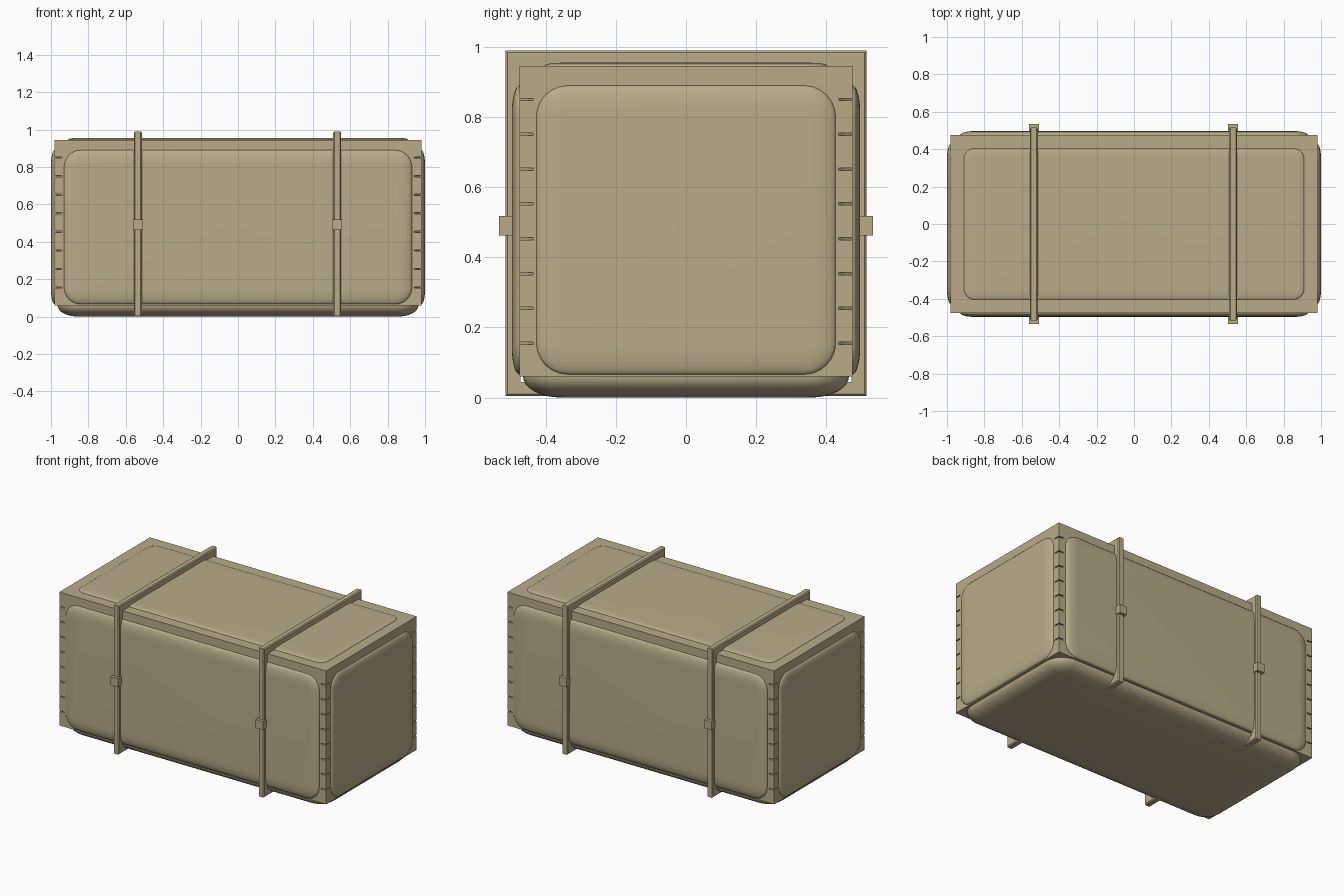
import bpy
import bmesh
from math import sin, cos, pi
from mathutils import Vector, Matrix

old = bpy.data.objects.get("Cube")
if old:
    bpy.data.objects.remove(old, do_unlink=True)

canvas = bpy.data.materials.new("tan_canvas")
canvas.use_nodes = True
colour = (0.48, 0.41, 0.25, 1)
canvas.diffuse_color = colour
canvas.node_tree.nodes["Principled BSDF"].inputs["Base Color"].default_value = colour


def finish(name, bm, smooth=False):
    bmesh.ops.recalc_face_normals(bm, faces=bm.faces)
    for face in bm.faces:
        face.smooth = smooth
    mesh = bpy.data.meshes.new(name)
    bm.to_mesh(mesh)
    bm.free()
    mesh.materials.append(canvas)
    obj = bpy.data.objects.new(name, mesh)
    bpy.context.collection.objects.link(obj)
    return obj


def add_box(bm, centre, size, turn=0):
    matrix = (Matrix.Translation(centre) @ Matrix.Rotation(turn, 4, "Z")
              @ Matrix.Diagonal((*size, 1)))
    return bmesh.ops.create_cube(bm, size=1, matrix=matrix)["verts"]


def rounded_rect(half_u, half_v, radius, steps=6):
    points = []
    for quarter in range(4):
        su = 1 if quarter in (0, 3) else -1
        sv = 1 if quarter < 2 else -1
        for i in range(steps + 1):
            a = (quarter + i / steps) * pi / 2
            points.append((su * (half_u - radius) + radius * cos(a),
                           sv * (half_v - radius) + radius * sin(a)))
    return points


# Padded panel: rounded outline swelling outwards to a flat middle
def padded_panel(name, centre, u, v, half_u, half_v, depth, inset, steps=8):
    u, v, centre = Vector(u), Vector(v), Vector(centre)
    n = u.cross(v)
    bm = bmesh.new()
    rings = []
    for i in range(-1, steps + 1):
        t = max(i, 0) / steps * pi / 2
        shrink = inset * (1 - cos(t))
        height = -0.01 if i < 0 else depth * sin(t)
        outline = rounded_rect(half_u - shrink, half_v - shrink, inset + 0.01 - shrink)
        rings.append([bm.verts.new(centre + u * a + v * b + n * height) for a, b in outline])
    for low, high in zip(rings, rings[1:]):
        for j in range(len(low)):
            k = (j + 1) % len(low)
            bm.faces.new((low[j], low[k], high[k], high[j]))
    bm.faces.new(rings[-1])
    bm.faces.new(rings[0][::-1])
    return finish(name, bm, True)


# Sharp-cornered bundle body
W, D, LOW, HIGH = 0.98, 0.475, 0.06, 0.945
bm = bmesh.new()
add_box(bm, (0, 0, (LOW + HIGH) / 2), (2 * W, 2 * D, HIGH - LOW))
body = finish("bundle_body", bm)

# Thin slits cut across the four upright corners
bm = bmesh.new()
for sx in (-1, 1):
    for sy in (-1, 1):
        for i in range(8):
            add_box(bm, (sx * W, sy * D, 0.155 + i * 0.0993), (0.056, 0.056, 0.007), pi / 4)
cutter = finish("slit_cutter", bm)
cutter.hide_render = True
cutter.hide_viewport = True
slits = body.modifiers.new("corner_slits", "BOOLEAN")
slits.operation = "DIFFERENCE"
slits.solver = "EXACT"
slits.object = cutter
bpy.context.view_layer.update()
cut_mesh = bpy.data.meshes.new_from_object(body.evaluated_get(bpy.context.evaluated_depsgraph_get()))
body.modifiers.clear()
body.data = cut_mesh
bpy.data.objects.remove(cutter, do_unlink=True)

# Padding on all six sides
MID = 0.478
padded_panel("front_padding", (0, -D, MID), (1, 0, 0), (0, 0, 1), 0.93, 0.412, 0.022, 0.08)
padded_panel("back_padding", (0, D, MID), (-1, 0, 0), (0, 0, 1), 0.93, 0.412, 0.022, 0.08)
padded_panel("left_padding", (W, 0, MID), (0, 1, 0), (0, 0, 1), 0.427, 0.412, 0.02, 0.08)
padded_panel("right_padding", (-W, 0, MID), (0, -1, 0), (0, 0, 1), 0.427, 0.412, 0.02, 0.08)
padded_panel("top_padding", (0, 0, HIGH), (1, 0, 0), (0, 1, 0), 0.91, 0.405, 0.01, 0.05)
padded_panel("bottom_padding", (0, 0, LOW), (1, 0, 0), (0, -1, 0), 0.965, 0.465, 0.06, 0.11)

# Straps wrapped around the bundle, each with two buckles
for side, x in (("right", -0.535), ("left", 0.53)):
    bm = bmesh.new()
    rings = []
    for dx, edge in ((-0.021, 0.006), (-0.015, 0), (0.015, 0), (0.021, 0.006)):
        outline = [(y * (0.515 - edge), 0.497 + z * (0.493 - edge))
                   for y, z in ((-1, -1), (1, -1), (1, 1), (-1, 1))]
        rings.append([bm.verts.new((x + dx, y, z)) for y, z in outline])
    inner = [[bm.verts.new((x + dx, y, z)) for y, z in
              ((-0.472, 0.045), (0.472, 0.045), (0.472, 0.94), (-0.472, 0.94))]
             for dx in (0.021, -0.021)]
    loops = rings + inner + [rings[0]]
    for a, b in zip(loops, loops[1:]):
        for j in range(4):
            k = (j + 1) % 4
            bm.faces.new((a[j], a[k], b[k], b[j]))
    finish(side + "_strap", bm)
    for end, sy in (("front", -1), ("back", 1)):
        bm = bmesh.new()
        add_box(bm, (x, sy * 0.515, 0.49), (0.054, 0.038, 0.056))
        finish(side + "_" + end + "_buckle", bm)
